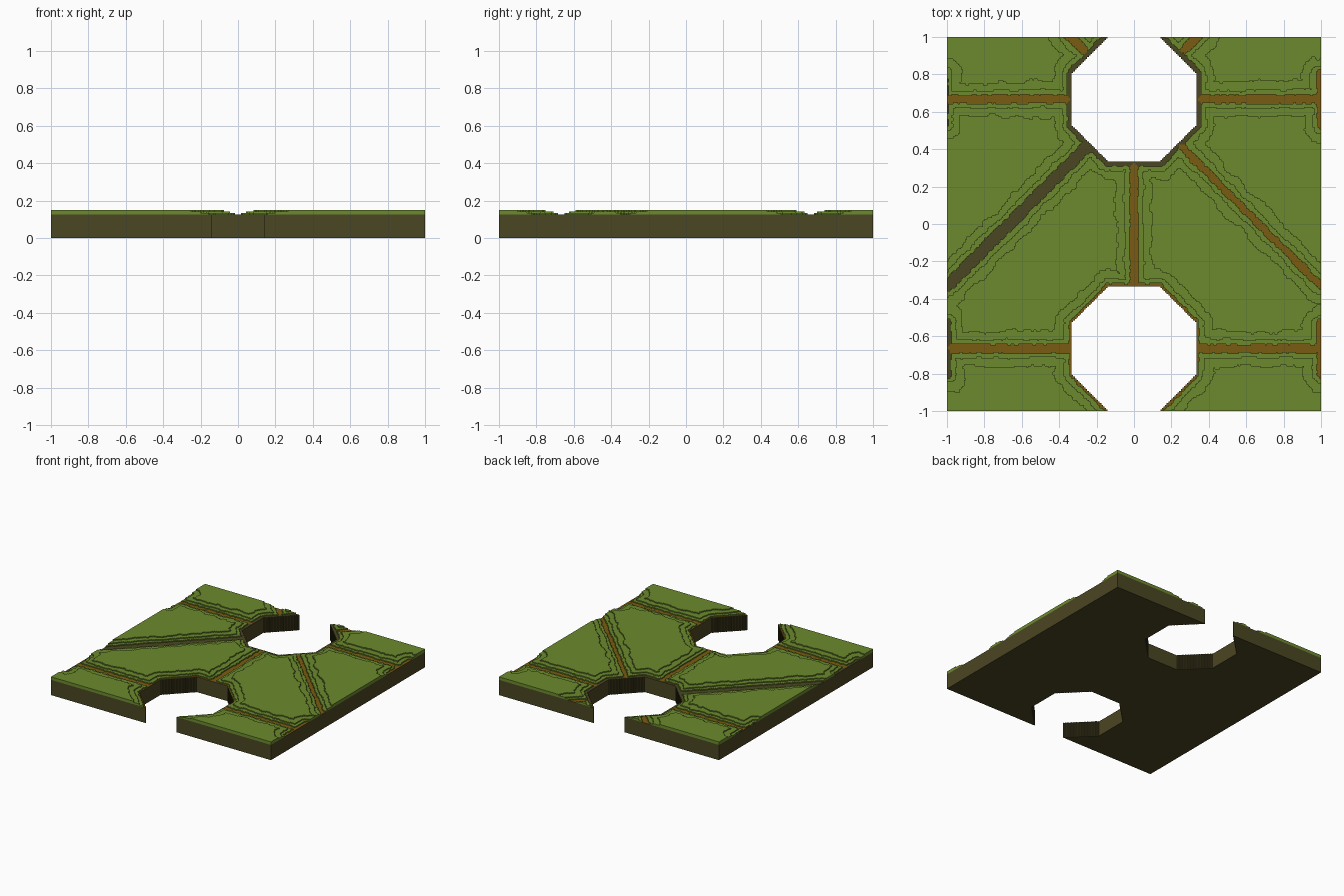
import bpy, math
from mathutils import Vector, noise

if "Cube" in bpy.data.objects:
    bpy.data.objects.remove(bpy.data.objects["Cube"])

N = 240                      # voxels per side
S = 2 / N                    # voxel size
BASE = 15 * S                # soil slab height (0.125)
R = 1 / 3                    # octagon apothem
C = R * (math.sqrt(2) - 1)   # octagon half side
CY = 2 / 3                   # octagon centre offset in y
SOIL, GRASS, PATH = "soil", "grass", "path"
COLOURS = {SOIL: (0.071, 0.061, 0.017, 1),
           GRASS: (0.150, 0.254, 0.026, 1),
           PATH: (0.195, 0.105, 0.006, 1)}

# Grooves in the grass: (ax, ay, bx, by, floor half width, floor material)
grooves = [(0, -R, 0, R, 0.022, PATH)]
for sx in (-1, 1):
    for sy in (-1, 1):
        grooves.append((sx * R, sy * CY, sx, sy * CY, 0.022, PATH))
        rim_mat = SOIL if sx * sy < 0 and sx < 0 else PATH
        if (sx, sy) == (-1, -1):
            rim_mat = SOIL
        grooves.append((sx, sy * CY - C, sx, sy * CY + C,
                        0.022 if (sx, sy) != (-1, 1) else 0.006, rim_mat))
    grooves.append((sx * 0.237, 0.43, sx, -R, 0.030 if sx < 0 else 0.018,
                    SOIL if sx < 0 else PATH))
    grooves.append((sx * 0.27, 0.933, sx * 0.36, 1.023, 0.024, PATH))

# Octagon rims (the side on the tile border is open)
ring = [(C, -R), (R, -C), (R, C), (C, R), (-C, R), (-R, C), (-R, -C), (-C, -R)]
for sy, mat, w in ((1, SOIL, 0.024), (-1, PATH, 0.012)):
    for k in range(8):
        (ax, ay), (bx, by) = ring[k], ring[(k + 1) % 8]
        if not (ay == by and ay * sy > 0):
            grooves.append((ax, ay + sy * CY, bx, by + sy * CY, w, mat))


def seg_dist(x, y, ax, ay, bx, by):
    dx, dy = bx - ax, by - ay
    t = ((x - ax) * dx + (y - ay) * dy) / (dx * dx + dy * dy)
    t = min(1, max(0, t))
    return math.hypot(x - ax - t * dx, y - ay - t * dy)


def cell(i, j):
    """Terrace level (0 to 3) and top material of a voxel column, None in a hole."""
    x, y = -1 + (i + .5) * S, -1 + (j + .5) * S
    dx, dy = abs(x), abs(abs(y) - CY)
    if max(dx, dy) < R and dx + dy < R + C:
        return None
    d, mat = min((seg_dist(x, y, *g[:4]) - g[4], g[5]) for g in grooves)
    if d > 0.14:
        return 3, GRASS
    n = noise.noise(Vector((x * 11, y * 11, 3.7)))
    n2 = noise.noise(Vector((x * 32, y * 32, 9.1)))
    if d + 0.008 * n2 + 0.004 * n < 0:
        return 0, mat
    if d + 0.012 * n + 0.008 * n2 < 0.026:
        return 1, GRASS
    if d + 0.024 * n + 0.012 * n2 < 0.072:
        return 2, GRASS
    return 3, GRASS


grid = [[cell(i, j) for i in range(N)] for j in range(N)]


def at(i, j):
    return grid[j][i] if 0 <= i < N and 0 <= j < N else None


faces = {SOIL: [], GRASS: [], PATH: []}


def px(i):
    return -1 + i * S


def runs(row):
    """Group equal neighbours in a row into (start, end, value)."""
    a = 0
    for b in range(1, N + 1):
        if b == N or row[b] != row[a]:
            yield a, b, row[a]
            a = b


# Level tops and flat underside
for j, row in enumerate(grid):
    y0, y1 = px(j), px(j + 1)
    for a, b, v in runs(row):
        if v:
            z = BASE + v[0] * S
            faces[v[1]].append([(px(a), y0, z), (px(b), y0, z),
                                (px(b), y1, z), (px(a), y1, z)])
    for a, b, v in runs([c is not None for c in row]):
        if v:
            faces[SOIL].append([(px(a), y1, 0), (px(b), y1, 0),
                                (px(b), y0, 0), (px(a), y0, 0)])

# Vertical walls: soil below the slab height, grass steps above it
for j in range(N):
    for i in range(N):
        c = at(i, j)
        if not c:
            continue
        x0, x1, y0, y1 = px(i), px(i + 1), px(j), px(j + 1)
        for di, dj, p, q in ((1, 0, (x1, y0), (x1, y1)), (-1, 0, (x0, y1), (x0, y0)),
                             (0, 1, (x1, y1), (x0, y1)), (0, -1, (x0, y0), (x1, y0))):
            o = at(i + di, j + dj)
            spans = []
            if o is None:
                spans.append((0, BASE, SOIL))
            low = o[0] if o else 0
            if c[0] > low:
                spans.append((BASE + low * S, BASE + c[0] * S, GRASS))
            for z0, z1, m in spans:
                faces[m].append([(*p, z0), (*q, z0), (*q, z1), (*p, z1)])


def build(name, mat_name, quads):
    index, polys = {}, []
    for quad in quads:
        polys.append([index.setdefault(tuple(round(k, 5) for k in v), len(index))
                      for v in quad])
    me = bpy.data.meshes.new(name)
    me.from_pydata(list(index), [], polys)
    mat = bpy.data.materials.new(mat_name)
    mat.diffuse_color = COLOURS[mat_name]
    mat.use_nodes = True
    mat.node_tree.nodes["Principled BSDF"].inputs["Base Color"].default_value = mat.diffuse_color
    me.materials.append(mat)
    bpy.context.collection.objects.link(bpy.data.objects.new(name, me))


build("soil_slab", SOIL, faces[SOIL])
build("grass_terraces", GRASS, faces[GRASS])
build("dirt_paths", PATH, faces[PATH])
